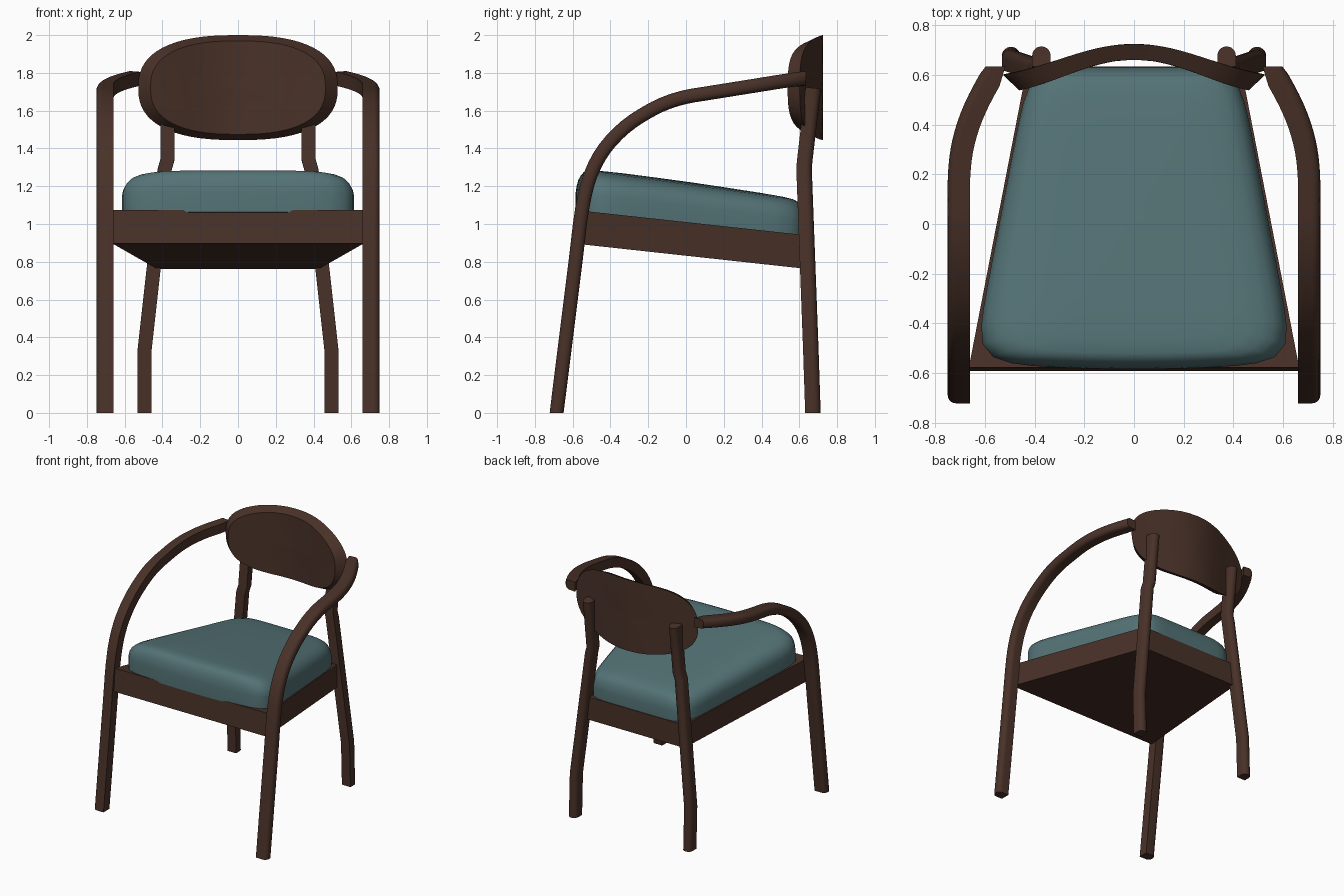
import bpy, bmesh, math
from mathutils import Vector

if "Cube" in bpy.data.objects:
    bpy.data.objects.remove(bpy.data.objects["Cube"])


def material(name, rgb):
    m = bpy.data.materials.new(name)
    m.diffuse_color = (*rgb, 1)
    m.use_nodes = True
    m.node_tree.nodes["Principled BSDF"].inputs["Base Color"].default_value = m.diffuse_color
    return m


WOOD = material("dark brown wood", (0.066, 0.031, 0.021))
FABRIC = material("teal fabric", (0.088, 0.170, 0.180))


def loft(name, rings, mat, angle=35, mirror=False):
    """Skin closed rings of points, cap both ends."""
    bm = bmesh.new()
    sx = -1 if mirror else 1
    vs = [[bm.verts.new((sx * p[0], p[1], p[2])) for p in r] for r in rings]
    n = len(vs[0])
    for a, b in zip(vs, vs[1:]):
        for i in range(n):
            j = (i + 1) % n
            bm.faces.new((a[i], a[j], b[j], b[i]))
    bm.faces.new(vs[0])
    bm.faces.new(vs[-1])
    bmesh.ops.recalc_face_normals(bm, faces=bm.faces)
    me = bpy.data.meshes.new(name)
    bm.to_mesh(me)
    bm.free()
    me.materials.append(mat)
    ob = bpy.data.objects.new(name, me)
    bpy.context.collection.objects.link(ob)
    bpy.ops.object.select_all(action='DESELECT')
    ob.select_set(True)
    bpy.context.view_layer.objects.active = ob
    bpy.ops.object.shade_smooth_by_angle(angle=math.radians(angle))
    return ob


def smooth_path(pts, steps):
    """Catmull-Rom through the points."""
    p = [Vector(q) for q in pts]
    p = [2 * p[0] - p[1]] + p + [2 * p[-1] - p[-2]]
    out = []
    for a, b, c, d in zip(p, p[1:], p[2:], p[3:]):
        for k in range(steps):
            t = k / steps
            out.append(0.5 * (2 * b + (c - a) * t + (2 * a - 5 * b + 4 * c - d) * t * t
                              + (3 * b - a - 3 * c + d) * t ** 3))
    return out + [p[-2]]


def d_section(depth, half, r):
    """Section flat on its -d side and rounded on its +d side: (d, e) pairs."""
    pts = [(-depth, half), (-depth, -half)]
    for sign, start in ((-1, -90), (1, 0)):
        for k in range(6):
            a = math.radians(start + 18 * k)
            pts.append((depth - r + r * math.cos(a), sign * (half - r) + r * math.sin(a)))
    return pts


def sweep(path, section, round_to_side):
    rings = []
    for i, p in enumerate(path):
        t = (path[min(i + 1, len(path) - 1)] - path[max(i - 1, 0)]).normalized()
        side = Vector((1, 0, 0))
        side = (side - t * side.dot(t)).normalized()
        up = side.cross(t)
        if round_to_side:
            rings.append([p + side * d + up * e for d, e in section])
        else:
            rings.append([p - up * d + side * e for d, e in section])
    for q in rings[0]:
        q.z = 0
    return rings


# front legs continuing into the bent arms
arm_path = smooth_path([
    (.705, -.685, 0), (.705, -.635, .4), (.705, -.585, .8), (.705, -.55, 1.08),
    (.705, -.505, 1.26), (.705, -.43, 1.40), (.705, -.32, 1.515), (.705, -.2, 1.595),
    (.705, -.1, 1.643), (.705, 0, 1.673), (.705, .1, 1.69), (.704, .2, 1.706),
    (.693, .3, 1.722), (.667, .4, 1.738), (.625, .5, 1.754), (.557, .625, 1.772)], 3)
arm_rings = sweep(arm_path, d_section(.045, .037, .032), True)
for q in arm_rings[-1]:
    q.y = .635

# back legs, kinked at the foot and behind the backrest
leg_path = [Vector(p) for p in ((.495, .672, 0), (.495, .661, .33), (.388, .625, 1.29),
                                (.373, .629, 1.34), (.373, .674, 1.72))]
leg_rings = sweep(leg_path, d_section(.041, .037, .036), False)

for side, flip in (("right", False), ("left", True)):
    loft("front_leg_and_arm_" + side, arm_rings, WOOD, 40, flip)
    loft("back_leg_" + side, leg_rings, WOOD, 40, flip)


# seat frame: tapered slab sloping down to the back
def slope(y):
    return 1.07 - 0.109 * (y + .55)


def frame_ring(drop, front):
    return [(x, y, slope(y) - drop) for x, y in
            ((-.665, front), (.665, front), (.43, .635), (-.43, .635))]


loft("seat_frame", [frame_ring(.178, -.592), frame_ring(0, -.578)], WOOD)


# seat cushion: rounded trapezoid, crowned more across than along
def power(v, e):
    return math.copysign(abs(v) ** e, v)


def cushion_ring(su, sv, h):
    ring = []
    for k in range(72):
        a = 2 * math.pi * (k + .5) / 72
        c, s = math.cos(a), math.sin(a)
        f = (abs(c) ** 9 + abs(s) ** 9) ** (-1 / 9)
        u, v = c * f * su, s * f * sv
        y = .038 + .592 * v
        if v < 0:
            y -= .03 * (1 - u * u) * v * v
        w = .632 - .19 * (y + .47)
        ring.append((u * w, y, slope(y) + h - .02 * v * h / .21))
    return ring


loft("seat_cushion", [cushion_ring(*r) for r in (
    (1, 1, -.01), (1, 1, .085), (.99, .993, .115), (.965, .98, .145), (.92, .96, .17),
    (.85, .935, .188), (.75, .90, .199), (.6, .8, .206), (.4, .6, .21),
    (.2, .3, .212), (.02, .02, .213))], FABRIC, 50)


# backrest: bowed oval panel whose front face is smaller than its back
def back_ring(scale, front):
    ring = []
    for k in range(64):
        a = 2 * math.pi * k / 64
        x = .528 * scale * power(math.cos(a), .8)
        z = .278 * scale * power(math.sin(a), .8)
        y = .595 + .065 * (1 + math.cos(math.pi * x / .62))
        if front:
            x, y, z = x * .877, y - .064 + .012 * (1 - abs(x) / .53) * abs(x) / .53, z * .89
        ring.append((x, y, 1.722 + z))
    return ring


scales = (.02, .2, .4, .6, .8, 1)
loft("backrest", [back_ring(s, False) for s in scales]
     + [back_ring(s, True) for s in reversed(scales)], WOOD, 30)
